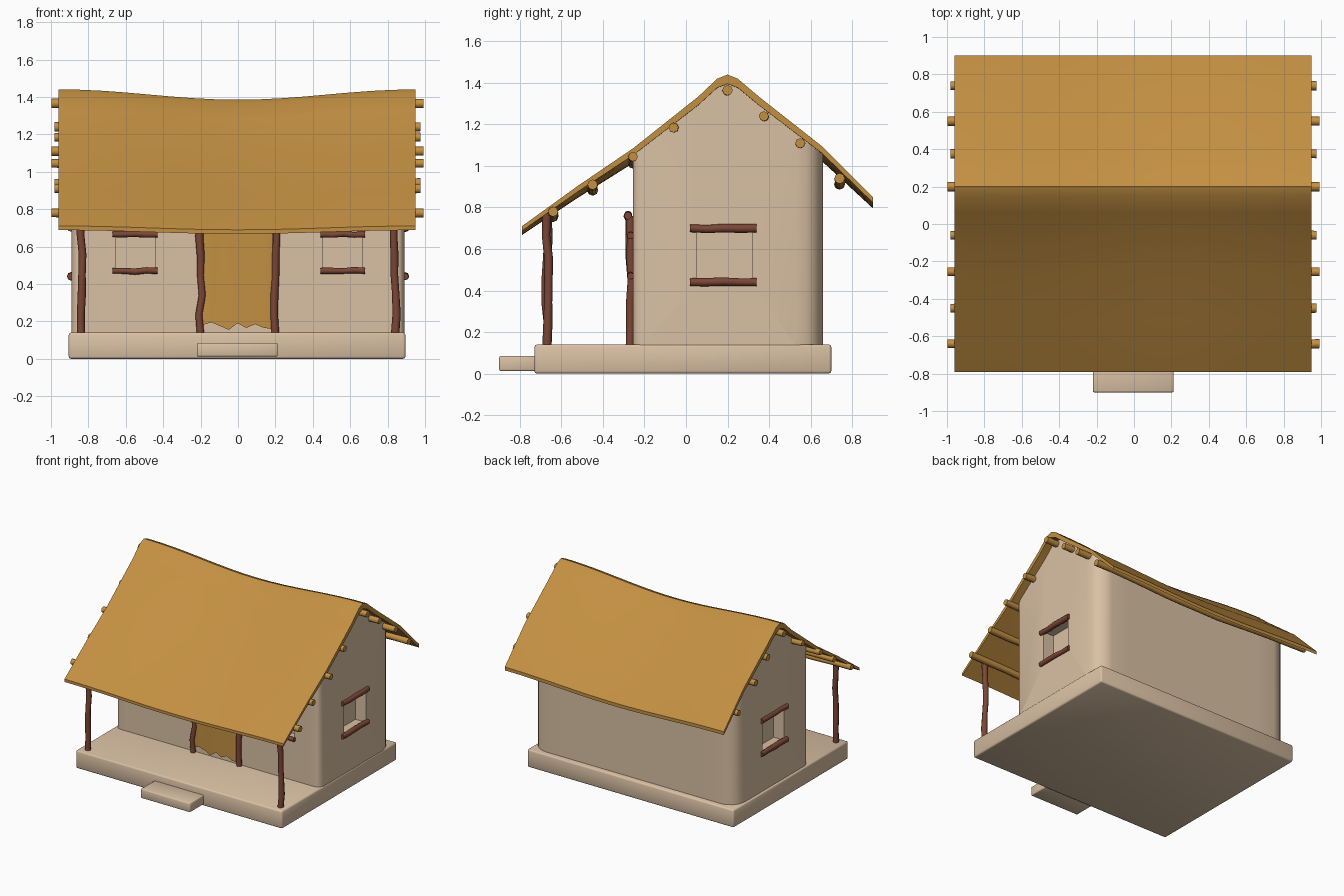
import bpy, bmesh, math, random
from mathutils import Vector

if "Cube" in bpy.data.objects:
    bpy.data.objects.remove(bpy.data.objects["Cube"])

random.seed(4)


def material(name, col):
    m = bpy.data.materials.new(name)
    m.diffuse_color = (*col, 1)
    m.use_nodes = True
    m.node_tree.nodes["Principled BSDF"].inputs["Base Color"].default_value = m.diffuse_color
    return m


THATCH = material("ochre_thatch", (0.55, 0.28, 0.055))
PLASTER = material("beige_plaster", (0.70, 0.53, 0.37))
WOOD = material("red_brown_wood", (0.20, 0.062, 0.036))


def finish(bm, name, mat, angle=40):
    bmesh.ops.recalc_face_normals(bm, faces=bm.faces)
    me = bpy.data.meshes.new(name)
    bm.to_mesh(me)
    bm.free()
    me.materials.append(mat)
    ob = bpy.data.objects.new(name, me)
    bpy.context.collection.objects.link(ob)
    smooth(ob, angle)
    return ob


def smooth(ob, angle=40):
    bpy.ops.object.select_all(action='DESELECT')
    ob.select_set(True)
    bpy.context.view_layer.objects.active = ob
    bpy.ops.object.shade_smooth_by_angle(angle=math.radians(angle))


def loft(sections, name, mat, angle=40):
    """Skin closed rings of equal length and cap both ends."""
    bm = bmesh.new()
    rings = [[bm.verts.new(p) for p in s] for s in sections]
    n = len(rings[0])
    for a, b in zip(rings, rings[1:]):
        for i in range(n):
            j = (i + 1) % n
            bm.faces.new((a[i], a[j], b[j], b[i]))
    bm.faces.new(rings[0])
    bm.faces.new(rings[-1])
    return finish(bm, name, mat, angle)


def box(name, x0, x1, y0, y1, z0, z1, mat, bevel=0.0):
    bm = bmesh.new()
    bmesh.ops.create_cube(bm, size=1)
    for v in bm.verts:
        v.co = ((x0 + x1) / 2 + v.co.x * (x1 - x0),
                (y0 + y1) / 2 + v.co.y * (y1 - y0),
                (z0 + z1) / 2 + v.co.z * (z1 - z0))
    if bevel:
        bmesh.ops.bevel(bm, geom=bm.edges[:], offset=bevel, segments=2,
                        profile=0.5, affect='EDGES')
    return finish(bm, name, mat, 50)


def log(name, p0, p1, r, mat, wobble=0.006, segs=5, bend=None):
    """Slightly crooked round pole between two points."""
    p0, p1 = Vector(p0), Vector(p1)
    d = (p1 - p0).normalized()
    u = d.orthogonal().normalized()
    w = d.cross(u)
    rings = []
    for k in range(segs + 1):
        c = p0.lerp(p1, k / segs)
        if 0 < k < segs:
            c += (u * random.uniform(-1, 1) + w * random.uniform(-1, 1)) * wobble
        if bend:
            c.z -= bend(c.x, c.z)
        rr = r * random.uniform(0.92, 1.08)
        rings.append([c + (u * math.cos(a) + w * math.sin(a)) * rr
                      for a in (math.tau * i / 8 for i in range(8))])
    return loft(rings, name, mat, 50)


# Roof profile (y, z), and the sag along its length
ROOF = [(-0.79, 0.71), (-0.52, 0.905), (-0.255, 1.085), (0.06, 1.335), (0.15, 1.42),
        (0.2, 1.44), (0.25, 1.42), (0.35, 1.335), (0.655, 1.095), (0.90, 0.85)]


def roof_z(y):
    for (y0, z0), (y1, z1) in zip(ROOF, ROOF[1:]):
        if y <= y1:
            return z0 + (z1 - z0) * (y - y0) / (y1 - y0)
    return ROOF[-1][1]


def sag(x, z):
    s = 0.5 * (1 + math.cos(math.pi * min(abs(x) / 0.95, 1)))
    return s * (0.02 + 0.035 * (z - 0.7) / 0.74)


# Thatched roof
secs = []
for k in range(17):
    x = -0.96 + 1.91 * k / 16
    top = [(x, y, z - sag(x, z)) for y, z in ROOF]
    low = [(x, y, z - sag(x, z) - 0.022 - 0.022 * (z - 0.7) / 0.74) for y, z in ROOF]
    secs.append(top + low[::-1])
loft(secs, "roof", THATCH, 40)

# Purlins sticking out at both gables
PURLINS = [(-0.64, 0.78), (-0.45, 0.91), (-0.255, 1.045), (-0.06, 1.185),
           (0.2, 1.365), (0.375, 1.24), (0.55, 1.11), (0.74, 0.94)]
for i, (y, z) in enumerate(PURLINS):
    e = 0.98 + 0.018 * (i % 2 == 0)
    log(f"purlin_{i}", (-e, y, z), (e - 0.005, y, z), 0.024, THATCH, 0.003, 12, sag)

# Plastered walls: rounded upright corners, gable top tucked into the roof
W, RB, RF, YF, YB = 0.89, 0.13, 0.045, -0.255, 0.66


def inset(x, r):
    d = max(0, abs(x) - (W - r))
    return r - math.sqrt(max(0, r * r - d * d))


half = [0.2, 0.4, 0.6, W - RB, W - 0.09, W - RF, W - 0.025, W - 0.01, W]
secs = []
for x in [-h for h in reversed(half)] + [0] + half:
    f, b = YF + inset(x, RF), YB - inset(x, RB)
    ring = [(x, f, 0.13)]
    for y in (f, 0.06, 0.15, 0.2, 0.25, 0.35, b):
        z = roof_z(y)
        ring.append((x, y, z - 0.02 - sag(x, z)))
    ring.append((x, b, 0.13))
    secs.append(ring)
walls = loft(secs, "walls", PLASTER, 40)

# Window recesses
D = 0.09
cutters = []
for s in (-1, 1):
    cx = 0.005 + s * 0.555
    cutters.append(box("cut", cx - 0.105, cx + 0.105, YF - 0.1, YF + D, 0.46, 0.67, PLASTER))
    xs = sorted((s * (W - D), s * 1.0))
    cutters.append(box("cut", xs[0], xs[1], 0.05, 0.32, 0.44, 0.70, PLASTER))
bpy.context.view_layer.objects.active = walls
for c in cutters:
    c.hide_render = True
    m = walls.modifiers.new("recess", 'BOOLEAN')
    m.object, m.operation, m.solver = c, 'DIFFERENCE', 'EXACT'
    while walls.modifiers[0] != m:
        bpy.ops.object.modifier_move_up(modifier=m.name)
    bpy.ops.object.modifier_apply(modifier=m.name)
    bpy.data.objects.remove(c)
smooth(walls, 40)

# Window sills and lintels
for s, side in ((-1, "left"), (1, "right")):
    cx = 0.005 + s * 0.555
    for z, part in ((0.47, "sill"), (0.665, "lintel")):
        log(f"{side}_front_{part}", (cx - 0.12, YF - 0.012, z), (cx + 0.12, YF - 0.012, z),
            0.016, WOOD, 0.003, 4)
    for z, part in ((0.44, "sill"), (0.70, "lintel")):
        log(f"{side}_side_{part}", (s * (W + 0.003), 0.02, z), (s * (W + 0.003), 0.34, z),
            0.02, WOOD, 0.003, 4)

# Porch posts, door posts and door lintel
for s, side in ((-1, "left"), (1, "right")):
    log(f"{side}_porch_post", (s * 0.84, -0.67, 0.13), (s * 0.84, -0.67, 0.775),
        0.021, WOOD, 0.01, 6)
    log(f"{side}_door_post", (s * 0.2, -0.27, 0.13), (s * 0.2, -0.27, 0.76),
        0.02, WOOD, 0.008, 6)
log("door_lintel", (-0.24, -0.28, 0.76), (0.24, -0.28, 0.76), 0.02, WOOD, 0.004)

# Door curtain with a ragged hem
hem = [0.18, 0.195, 0.175, 0.155, 0.19, 0.165, 0.185, 0.165, 0.16]
secs = []
for i, z in enumerate(hem):
    x = -0.19 + 0.375 * i / (len(hem) - 1)
    y = -0.272 + 0.004 * (-1) ** i
    secs.append([(x, y, z), (x, y, 0.76), (x, y + 0.008, 0.76), (x, y + 0.008, z)])
loft(secs, "door_curtain", THATCH, 30)

# Plinth and front step
box("plinth", -0.905, 0.895, -0.73, 0.70, 0.0, 0.14, PLASTER, 0.012)
box("front_step", -0.22, 0.212, -0.90, -0.72, 0.012, 0.085, PLASTER, 0.008)
